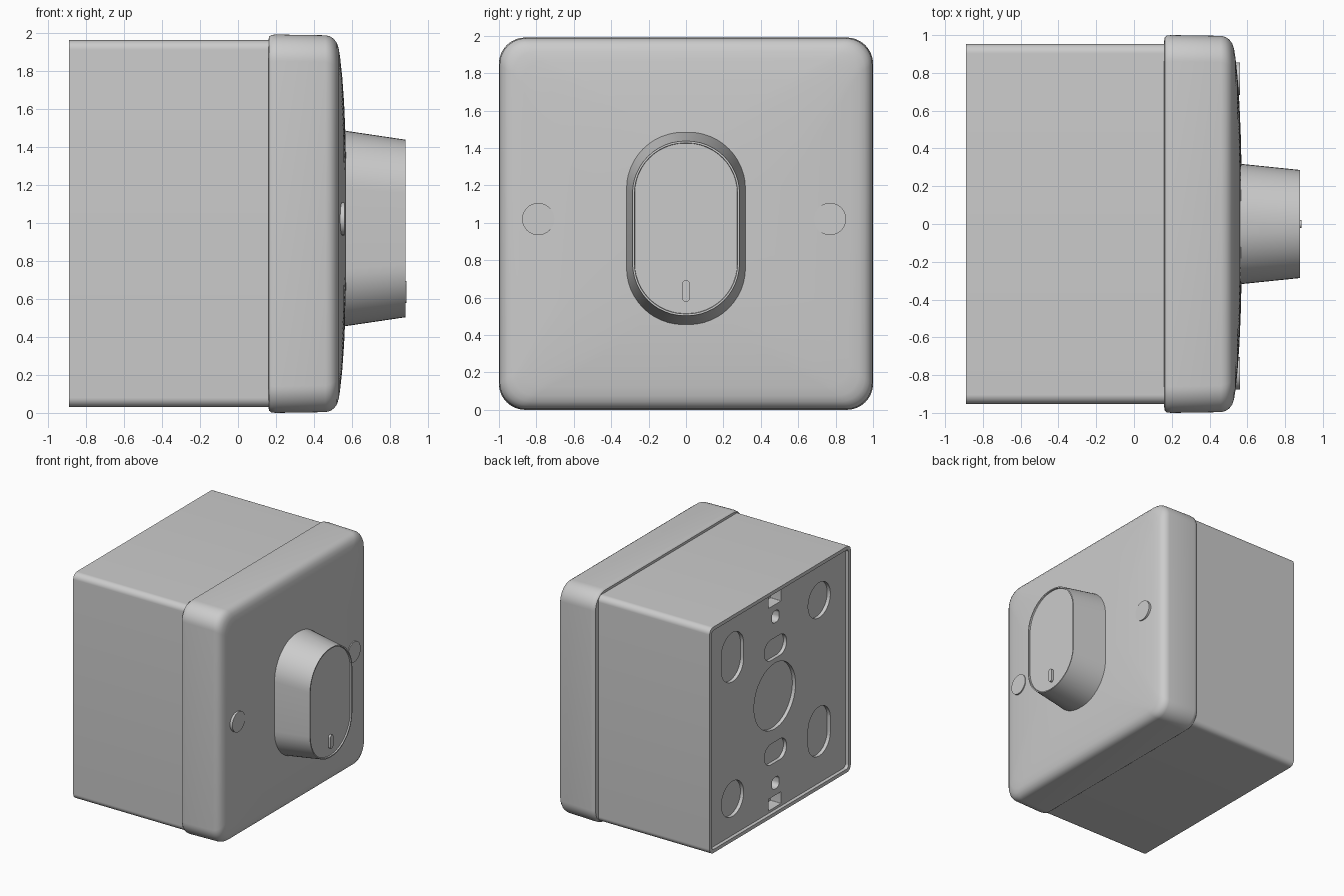
import bpy, bmesh, math

if "Cube" in bpy.data.objects:
    bpy.data.objects.remove(bpy.data.objects["Cube"])


def outline(cy, cz, hy, hz, r, seg=12):
    """Rounded rectangle in the YZ plane."""
    r = min(r, hy, hz)
    pts = []
    for i, (sy, sz) in enumerate([(1, 1), (-1, 1), (-1, -1), (1, -1)]):
        for k in range(seg + 1):
            a = math.pi / 2 * (i + k / seg)
            pts.append((cy + sy * (hy - r) + r * math.cos(a),
                        cz + sz * (hz - r) + r * math.sin(a)))
    return pts


def loft(name, rings, angle=30):
    """Skin rings (x, cy, cz, half_y, half_z, radius) and cap both ends."""
    bm = bmesh.new()
    loops = [[bm.verts.new((x, y, z)) for y, z in outline(*p)] for x, *p in rings]
    n = len(loops[0])
    for a, b in zip(loops, loops[1:]):
        for i in range(n):
            j = (i + 1) % n
            bm.faces.new((a[i], a[j], b[j], b[i]))
    bm.faces.new(loops[0])
    bm.faces.new(loops[-1])
    bmesh.ops.remove_doubles(bm, verts=bm.verts, dist=1e-5)
    bmesh.ops.recalc_face_normals(bm, faces=bm.faces)
    me = bpy.data.meshes.new(name)
    bm.to_mesh(me)
    bm.free()
    ob = bpy.data.objects.new(name, me)
    bpy.context.collection.objects.link(ob)
    smooth(ob, angle)
    return ob


def smooth(ob, angle=30):
    bpy.ops.object.select_all(action='DESELECT')
    ob.select_set(True)
    bpy.context.view_layer.objects.active = ob
    bpy.ops.object.shade_smooth_by_angle(angle=math.radians(angle))


# Back box with a recessed rear panel
H, V, CZ = 0.953, 0.965, 0.995
box = loft("back_box", [
    (-0.86, 0, CZ, H - 0.03, V - 0.03, 0.03),
    (-0.89, 0, CZ, H - 0.03, V - 0.03, 0.03),
    (-0.89, 0, CZ, H, V, 0.05),
    (0.20, 0, CZ, H, V, 0.05)])

# Knockouts and mounting slots in the rear panel: (y, z, half_y, half_z, radius, depth)
pockets = [
    (0.03, 1.03, 0.28, 0.28, 0.28, 0.03),
    (0.60, 1.58, 0.15, 0.21, 0.15, 0.03), (-0.57, 0.50, 0.15, 0.21, 0.15, 0.03),
    (0.60, 0.37, 0.15, 0.15, 0.15, 0.03), (-0.57, 1.62, 0.15, 0.15, 0.15, 0.03)]
for s in (1, -1):
    pockets += [(0.02, CZ + s * 0.445, 0.15, 0.088, 0.088, 0.03),
                (0.02, CZ + s * 0.71, 0.05, 0.05, 0.04, 0.10),
                (0.03, CZ + s * 0.865, 0.085, 0.05, 0.005, 0.10)]
for y, z, hy, hz, r, d in pockets:
    cutter = loft("cutter", [(-0.95, y, z, hy, hz, r), (-0.86 + d, y, z, hy, hz, r)])
    cutter.hide_render = True
    mod = box.modifiers.new("pocket", 'BOOLEAN')
    mod.operation, mod.solver, mod.object = 'DIFFERENCE', 'EXACT', cutter
    bpy.ops.object.select_all(action='DESELECT')
    bpy.context.view_layer.objects.active = box
    box.select_set(True)
    bpy.ops.object.modifier_apply(modifier=mod.name)
    bpy.data.objects.remove(cutter, do_unlink=True)
smooth(box)

# Domed front cover: (x, inset, corner radius)
cover_profile = [
    (0.16, 0.03, 0.12), (0.163, 0.012, 0.13), (0.175, 0.002, 0.14), (0.20, 0.0, 0.14),
    (0.46, 0.004, 0.14), (0.485, 0.010, 0.14), (0.505, 0.024, 0.135), (0.52, 0.044, 0.13),
    (0.530, 0.075, 0.12), (0.537, 0.12, 0.14), (0.548, 0.22, 0.22),
    (0.558, 0.36, 0.3), (0.565, 0.52, 0.3), (0.57, 0.72, 0.25)]
loft("front_cover", [(x, 0, 0.995, 1 - i, 0.995 - i, r) for x, i, r in cover_profile], 40)

# Tapered oblong knob with a thin rim around its face
loft("knob", [
    (0.53, 0, 0.97, 0.322, 0.519, 0.305),
    (0.88, 0, 0.97, 0.286, 0.467, 0.28),
    (0.88, 0, 0.97, 0.276, 0.457, 0.27),
    (0.868, 0, 0.97, 0.274, 0.455, 0.268)])

# Pointer mark on the knob face
loft("knob_pointer", [(0.86, 0, 0.635, 0.02, 0.058, 0.02),
                      (0.887, 0, 0.635, 0.02, 0.058, 0.02)])

# Screw caps
for side, y in (("left", -0.79), ("right", 0.77)):
    loft("screw_cap_" + side, [(0.52, y, 1.02, 0.086, 0.086, 0.086),
                               (0.56, y, 1.02, 0.086, 0.086, 0.086)])
